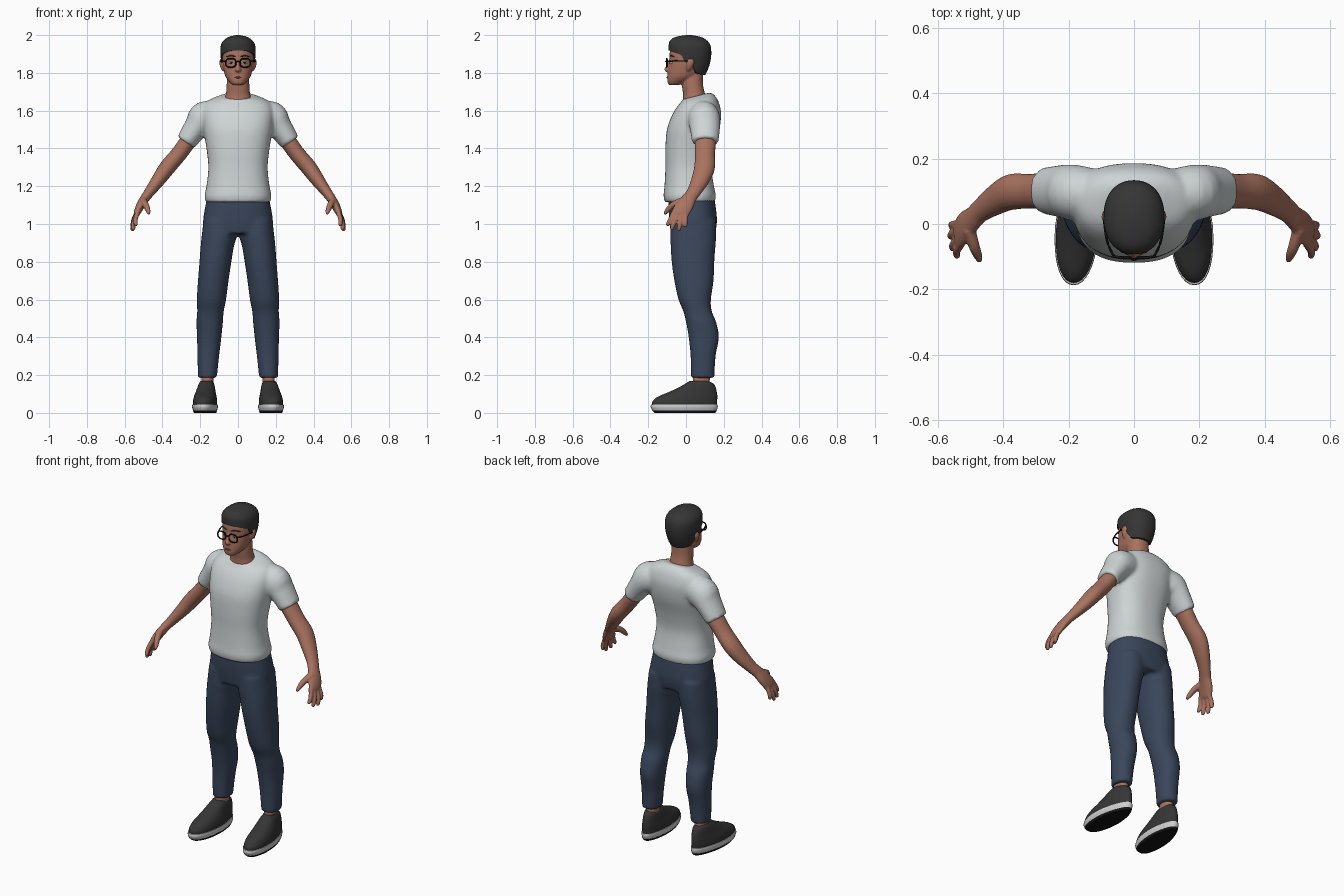
import bpy, bmesh, math
from mathutils import Vector


def material(name, rgb):
    m = bpy.data.materials.new(name)
    m.diffuse_color = (*rgb, 1)
    return m


SKIN = material("skin", (0.40, 0.17, 0.115))
SHIRT = material("shirt_grey", (0.62, 0.66, 0.66))
DENIM = material("navy_denim", (0.042, 0.062, 0.105))
DARK = material("charcoal", (0.036, 0.036, 0.036))
SOLE = material("sole_white", (0.62, 0.63, 0.62))
BLACK = material("black", (0.008, 0.008, 0.008))
LIP = material("lip", (0.24, 0.085, 0.065))


def catmull(rows, k):
    """Smoothly interpolate rows of numbers, k steps per span."""
    out = []
    for i in range(len(rows) - 1):
        a, b, c, d = (rows[min(max(j, 0), len(rows) - 1)] for j in (i - 1, i, i + 1, i + 2))
        for s in range(k):
            t = s / k
            out.append([0.5 * (2 * q + (r - p) * t + (2 * p - 5 * q + 4 * r - w) * t * t
                               + (3 * q - p - 3 * r + w) * t ** 3)
                        for p, q, r, w in zip(a, b, c, d)])
    return out + [list(rows[-1])]


def ring(power, n):
    """Unit superellipse points."""
    e = 2 / power
    for i in range(n):
        c, s = math.cos(2 * math.pi * i / n), math.sin(2 * math.pi * i / n)
        yield math.copysign(abs(c) ** e, c), math.copysign(abs(s) ** e, s)


def skin_rings(bm, rings):
    """Bridge rings of points into a closed tube."""
    vs = [[bm.verts.new(p) for p in r] for r in rings]
    n = len(vs[0])
    for a, b in zip(vs, vs[1:]):
        for i in range(n):
            bm.faces.new((a[i], a[(i + 1) % n], b[(i + 1) % n], b[i]))
    bm.faces.new(vs[0][::-1])
    bm.faces.new(vs[-1])


def stack(bm, rows, sx=1, power=2.2, n=32, k=4, warp=None):
    """Horizontal sections: z, x0, x1, y0, y1, tilt."""
    rings = []
    for z, x0, x1, y0, y1, tilt in catmull([(*r, 0)[:6] for r in rows], k):
        pts = []
        for u, v in ring(power, n):
            p = Vector(((x0 + x1) / 2 + u * (x1 - x0) / 2, (y0 + y1) / 2 + v * (y1 - y0) / 2,
                        z + tilt * v * (y1 - y0) / 2))
            if warp:
                p = warp(p)
            pts.append((p.x * sx, p.y, p.z))
        rings.append(pts)
    skin_rings(bm, rings)


def limb(bm, rows, sx=1, n=20, k=4):
    """Sections square to a path: x, y, z, thickness radius, breadth radius."""
    d = catmull([r if len(r) == 5 else (*r, r[3]) for r in rows], k)
    rings = []
    for i, r in enumerate(d):
        c = Vector(r[:3])
        t = (Vector(d[min(i + 1, len(d) - 1)][:3]) - Vector(d[max(i - 1, 0)][:3])).normalized()
        v = Vector((0, 1, 0)) if abs(t.y) < 0.95 else Vector((0, 0, 1))
        v = (v - t * v.dot(t)).normalized()
        u = t.cross(v)
        pts = [c + u * a * r[3] + v * b * r[4] for a, b in ring(2, n)]
        rings.append([(p.x * sx, p.y, p.z) for p in pts])
    skin_rings(bm, rings)


def make(name, bm, mat, voxel=0, smooth=0):
    bmesh.ops.recalc_face_normals(bm, faces=bm.faces)
    me = bpy.data.meshes.new(name)
    bm.to_mesh(me)
    bm.free()
    me.materials.append(mat)
    for p in me.polygons:
        p.use_smooth = True
    me.set_sharp_from_angle(angle=math.radians(45))
    ob = bpy.data.objects.new(name, me)
    bpy.context.collection.objects.link(ob)
    if voxel:  # fuse overlapping volumes into one soft surface
        m = ob.modifiers.new("fuse", 'REMESH')
        m.mode, m.voxel_size, m.use_smooth_shade = 'VOXEL', voxel, True
        m = ob.modifiers.new("soften", 'SMOOTH')
        m.factor, m.iterations = 0.5, smooth
    return ob


def sym(rows):
    """Half width rows to centred section rows."""
    return [(r[0], -r[1], *r[1:]) for r in rows]


SIDES = (("left", 1), ("right", -1))

# T-shirt: torso plus sleeves
bm = bmesh.new()
stack(bm, sym([(1.115, .17, -.112, .152), (1.15, .177, -.119, .158), (1.2, .167, -.114, .148),
               (1.3, .157, -.109, .135), (1.4, .167, -.109, .15), (1.5, .183, -.101, .177),
               (1.58, .19, -.072, .186), (1.63, .178, -.04, .178), (1.66, .145, -.022, .16, .12),
               (1.678, .085, -.022, .132, .25)]), power=2.4, n=48)
for _, s in SIDES:
    limb(bm, [(.09, .085, 1.575, .07, .075), (.175, .095, 1.56, .09, .085),
              (.218, .1, 1.515, .068, .081), (.276, .102, 1.433, .054, .07)], s, 32)
make("t_shirt", bm, SHIRT, 0.01, 5)

# Trousers: hips plus legs
bm = bmesh.new()
stack(bm, sym([(1.14, .163, -.09, .15), (1.1, .172, -.092, .156), (1.02, .185, -.089, .164),
               (.95, .185, -.08, .155)]), power=2.4, n=48)
for _, s in SIDES:
    stack(bm, [(1.02, .01, .182, -.08, .158), (.94, .006, .192, -.083, .16),
               (.88, .022, .198, -.081, .156), (.8, .035, .204, -.076, .15),
               (.7, .05, .212, -.062, .146), (.6, .063, .218, -.04, .132),
               (.54, .075, .216, -.015, .136), (.48, .08, .22, 0, .16),
               (.4, .088, .217, .014, .174), (.3, .1, .215, .024, .157),
               (.185, .112, .212, .026, .15)], s)
make("trousers", bm, DENIM, 0.01, 5)

# Arms with hands
KNUCKLES = [((.528, -.06, 1.07), (.543, -.1, .99)), ((.534, -.042, 1.06), (.556, -.078, .968)),
            ((.537, -.02, 1.055), (.562, -.04, .963)), ((.533, .0, 1.065), (.56, -.004, .983))]
for side, s in SIDES:
    bm = bmesh.new()
    limb(bm, [(.22, .1, 1.5, .045, .055), (.27, .102, 1.43, .044, .056), (.318, .1, 1.365, .043, .053),
              (.375, .098, 1.298, .043, .055), (.42, .076, 1.235, .037, .048),
              (.468, .042, 1.17, .028, .037), (.49, .02, 1.14, .025, .037),
              (.515, -.005, 1.1, .023, .046), (.534, -.03, 1.06, .018, .046),
              (.538, -.034, 1.045, .012, .038)], s)
    for a, b in KNUCKLES:
        a, b = Vector(a), Vector(b)
        mid = a.lerp(b, .55) + Vector((.006, 0, 0))
        limb(bm, [(*a, .013), (*mid, .0125), (*a.lerp(b, .9), .011), (*b, .006)], s, 12)
    limb(bm, [(.505, -.015, 1.125, .02), (.488, -.07, 1.1, .017), (.476, -.1, 1.07, .013),
              (.472, -.114, 1.052, .007)], s, 12)
    make(side + "_arm", bm, SKIN, 0.005, 3)

# Head with neck, nose and ears
bm = bmesh.new()
stack(bm, sym([(1.735, .026, -.088, -.04), (1.75, .044, -.098, 0), (1.78, .066, -.098, .06),
               (1.82, .077, -.094, .095), (1.86, .083, -.088, .11), (1.9, .085, -.087, .118),
               (1.94, .08, -.078, .112), (1.97, .06, -.05, .085), (1.98, .03, -.02, .05)]))
stack(bm, sym([(1.6, .085, -.015, .12), (1.65, .074, -.016, .11), (1.69, .064, -.016, .1),
               (1.74, .06, -.022, .09), (1.81, .056, -.02, .09)]))
stack(bm, sym([(1.866, .008, -.092, -.06), (1.835, .011, -.107, -.06), (1.816, .018, -.116, -.06),
               (1.803, .013, -.102, -.06)]), n=16)
for _, s in SIDES:
    stack(bm, [(1.81, .07, .082, .005, .02), (1.825, .07, .092, .002, .03),
               (1.85, .07, .099, .002, .042), (1.868, .07, .097, .006, .042),
               (1.878, .07, .088, .015, .035)], s, n=16)
make("head", bm, SKIN, 0.0055, 3)

# Hair cap whose lower edge follows the hairline
HAIR = catmull([(1.78, .068, -.09, .098), (1.82, .082, -.095, .117), (1.86, .089, -.093, .129),
                (1.9, .093, -.092, .134), (1.94, .092, -.092, .131), (1.965, .082, -.088, .118),
                (1.985, .06, -.068, .092), (1.995, .035, -.035, .06), (2.0, .008, .005, .03)], 3)
HAIRLINE = [(-1, 1.79), (-.5, 1.797), (-.25, 1.825), (-.12, 1.87), (.02, 1.875), (.12, 1.85),
            (.24, 1.86), (.4, 1.895), (1.01, 1.92)]


def lerp_table(table, x):
    for a, b in zip(table, table[1:]):
        if x <= b[0]:
            t = max(0, (x - a[0]) / (b[0] - a[0]))
            return [p + (q - p) * t for p, q in zip(a, b)]
    return table[-1]


bm = bmesh.new()
rings = []
for j in range(-1, 21):
    t = 1 - (1 - max(j, 0) / 20) ** 1.6
    pts = []
    for u, v in ring(2.2, 56):
        z0 = lerp_table(HAIRLINE, -v)[1]
        z, w, y0, y1 = lerp_table(HAIR, z0 + (2.0 - z0) * t)
        f = .82 if j < 0 else 1
        pts.append((u * w * f, (y0 + y1) / 2 + v * (y1 - y0) / 2 * f, z))
    rings.append(pts)
skin_rings(bm, rings)
make("hair", bm, DARK)

# Eyes, eyebrows and lips
for name, y, r, mat in (("eye_white", -.076, .013, SOLE), ("iris", -.0835, .0065, BLACK)):
    bm = bmesh.new()
    for _, s in SIDES:
        stack(bm, [(1.854 + .6 * r * math.sin(a), s * .035 - r * math.cos(a), s * .035 + r * math.cos(a),
                    y - .7 * r * math.cos(a), y + .7 * r * math.cos(a))
                   for a in (-1.5, -1, -.5, 0, .5, 1, 1.5)], n=14, k=1, power=2)
    make(name, bm, mat)
bm = bmesh.new()
for _, s in SIDES:
    limb(bm, [(.015, -.086, 1.886, .003), (.038, -.08, 1.891, .004), (.062, -.062, 1.885, .002)], s, 8)
make("eyebrows", bm, DARK)
bm = bmesh.new()
limb(bm, [(-.025, -.09, 1.775, .002), (0, -.098, 1.776, .005), (.025, -.09, 1.775, .002)], n=10)
make("lips", bm, LIP)

# Glasses: rounded square rims, bridge and temples
bm = bmesh.new()
for _, s in SIDES:
    loop = [(.038 + .027 * u, -.102 + .1 * max(0, .027 * u), 1.853 + .023 * v, .0038)
            for u, v in ring(2.7, 24)]
    limb(bm, loop + loop[:1], s, 8, 1)
    limb(bm, [(.062, -.098, 1.862, .004), (.08, -.06, 1.863, .004), (.09, -.01, 1.863, .003),
              (.092, .025, 1.86, .003)], s, 8)
limb(bm, [(-.013, -.103, 1.858, .0035), (0, -.108, 1.861, .0035), (.013, -.103, 1.858, .0035)], n=8)
make("glasses", bm, BLACK)


# Shoes and ankles
def foot(p):
    """Narrow the heel and turn the toe outward."""
    return Vector((.172 + (p.x - .172) * (1 - 1.3 * max(0, p.y)) - .06 * p.y, p.y, p.z))


SHOE = [("shoe_upper", DARK, [(.035, .11, .236, -.178, .162), (.06, .11, .237, -.178, .164),
                              (.085, .113, .233, -.15, .166), (.11, .118, .226, -.092, .163),
                              (.135, .122, .22, -.038, .157), (.155, .127, .214, -.003, .146),
                              (.17, .138, .204, .02, .115)]),
        ("shoe_sole", SOLE, [(.012, .11, .236, -.178, .162), (.03, .106, .241, -.187, .168),
                             (.045, .107, .24, -.185, .167)]),
        ("shoe_tread", BLACK, [(0, .115, .231, -.165, .155), (.013, .109, .238, -.18, .164)]),
        ("ankle", SKIN, [(.1, .128, .205, .03, .13), (.15, .13, .202, .036, .126),
                         (.21, .13, .202, .038, .126)])]
for side, s in SIDES:
    for name, mat, rows in SHOE:
        bm = bmesh.new()
        stack(bm, rows, s, n=36, warp=foot)
        make(side + "_" + name, bm, mat)
